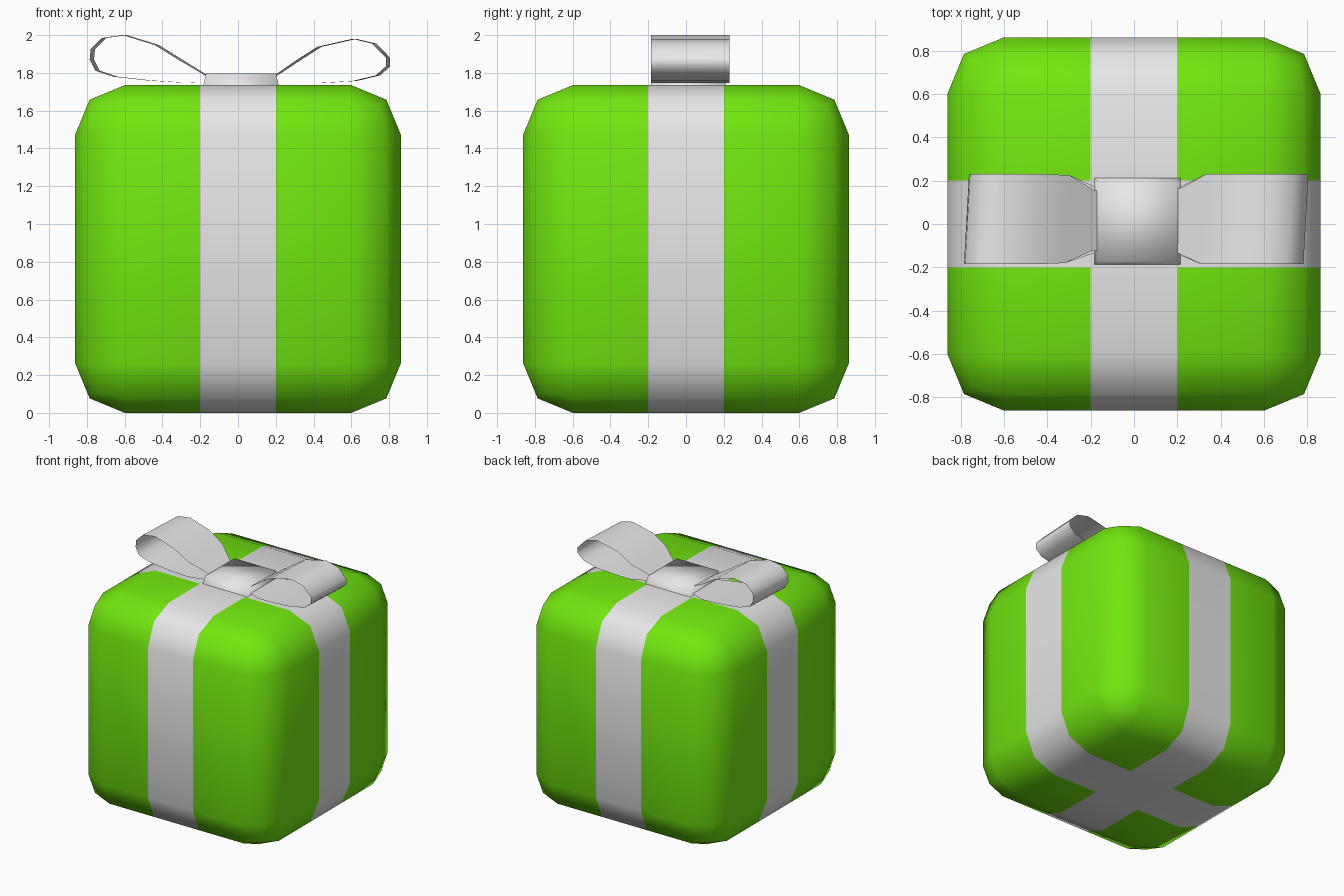
import bpy, bmesh, math
from mathutils import Vector

if "Cube" in bpy.data.objects:
    bpy.data.objects.remove(bpy.data.objects["Cube"])

TOP, HALF, RIBBON = 1.735, 0.8625, 0.2


def material(name, rgb):
    m = bpy.data.materials.new(name)
    m.diffuse_color = (*rgb, 1)
    m.use_nodes = True
    m.node_tree.nodes["Principled BSDF"].inputs["Base Color"].default_value = m.diffuse_color
    return m


green = material("green wrapping", (0.17, 0.8, 0.005))
silver = material("pale grey ribbon", (0.8, 0.8, 0.8))


def finish(bm, name, mats, angle):
    me = bpy.data.meshes.new(name)
    bm.to_mesh(me)
    bm.free()
    for m in mats:
        me.materials.append(m)
    ob = bpy.data.objects.new(name, me)
    bpy.context.collection.objects.link(ob)
    bpy.ops.object.select_all(action='DESELECT')
    ob.select_set(True)
    bpy.context.view_layer.objects.active = ob
    bpy.ops.object.shade_smooth_by_angle(angle=math.radians(angle))
    return ob


# Gift box: rounded cube with the ribbon cross cut into its faces
bm = bmesh.new()
bmesh.ops.create_cube(bm, size=2)
for v in bm.verts:
    v.co = Vector((v.co.x * HALF, v.co.y * HALF, (v.co.z + 1) * TOP / 2))
bmesh.ops.bevel(bm, geom=bm.edges[:], offset=0.263, offset_type='OFFSET',
                segments=2, profile=0.5, affect='EDGES')
for axis in (Vector((1, 0, 0)), Vector((0, 1, 0))):
    for s in (-RIBBON, RIBBON):
        bmesh.ops.bisect_plane(bm, geom=bm.verts[:] + bm.edges[:] + bm.faces[:],
                               plane_co=axis * s, plane_no=axis)
for f in bm.faces:
    c = f.calc_center_median()
    f.material_index = int(min(abs(c.x), abs(c.y)) < RIBBON - 0.001)
finish(bm, "gift_box", [green, silver], 60)

# Knot: low tapered block in the middle of the bow
bm = bmesh.new()
bmesh.ops.create_cube(bm, size=2)
for v in bm.verts:
    upper = v.co.z > 0
    h = 0.185 if upper else 0.2
    v.co = Vector((0.016 + v.co.x * h, 0.012 + v.co.y * h, 1.797 if upper else 1.733))
finish(bm, "bow_knot", [silver], 100)


# Bow loops: thin ribbon strips swept across y, pinched at the knot
def bow_loop(name, profile):
    bm = bmesh.new()
    rows = []
    for x, z in profile:
        t = min(1, max(0, (abs(x) - 0.19) / 0.13))
        half, mid = 0.14 + 0.068 * t, 0.015 + 0.008 * t
        rows.append([bm.verts.new((x + 0.055 * y, y, z))
                     for y in (mid - half, mid + half)])
    for a, b in zip(rows, rows[1:]):
        bm.faces.new((a[0], b[0], b[1], a[1]))
    bmesh.ops.recalc_face_normals(bm, faces=bm.faces[:])
    finish(bm, name, [silver], 80)


bow_loop("bow_loop_left", [
    (-0.15, 1.775), (-0.19, 1.80), (-0.31, 1.872), (-0.43, 1.947), (-0.60, 2.0),
    (-0.71, 1.985), (-0.77, 1.925), (-0.775, 1.87), (-0.745, 1.812),
    (-0.65, 1.78), (-0.47, 1.76), (-0.31, 1.75), (-0.15, 1.745)])
bow_loop("bow_loop_right", [
    (0.17, 1.77), (0.22, 1.80), (0.32, 1.868), (0.43, 1.938), (0.615, 1.98),
    (0.72, 1.955), (0.793, 1.88), (0.793, 1.835), (0.74, 1.787),
    (0.615, 1.757), (0.44, 1.747), (0.32, 1.746), (0.17, 1.745)])
